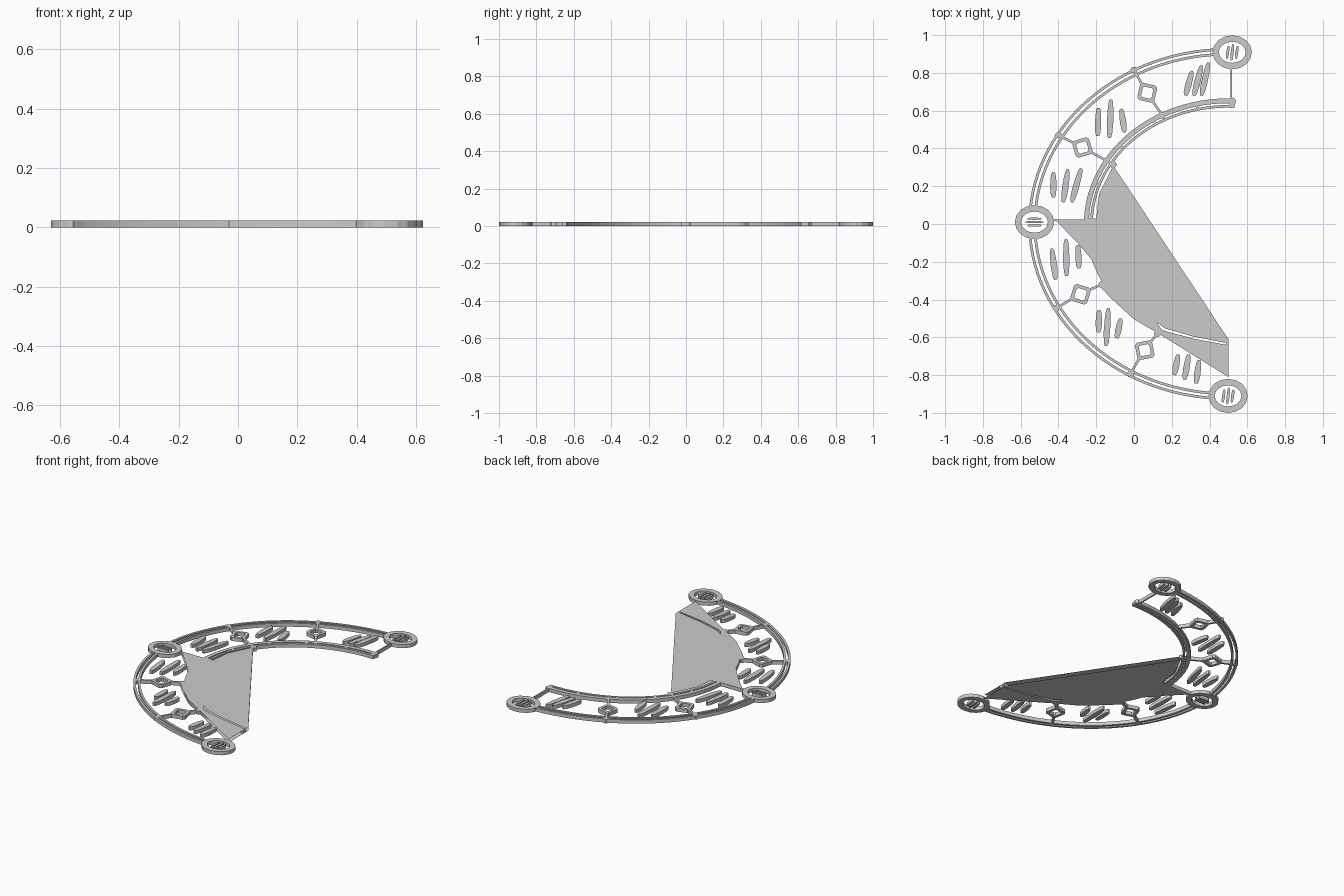
import bpy, bmesh, math

if "Cube" in bpy.data.objects:
    bpy.data.objects.remove(bpy.data.objects["Cube"])

T = 0.023          # plate thickness
CX = 0.5           # centre x of the half ellipses


def plate(name, loops, walls=True):
    """Flat plate from an outline and optional holes."""
    bm = bmesh.new()
    rings = []
    for z, up in ((0, -1), (T, 1)):
        edges, level = [], []
        for loop in loops:
            vs = [bm.verts.new((x, y, z)) for x, y in loop]
            edges += [bm.edges.new((vs[i - 1], vs[i])) for i in range(len(vs))]
            level.append(vs)
        rings.append(level)
        bmesh.ops.triangle_fill(bm, edges=edges, use_beauty=True)
        for f in bm.faces:
            f.normal_update()
            if abs(f.calc_center_median().z - z) < 1e-5 and f.normal.z * up < 0:
                f.normal_flip()
    if walls:
        for a, b in zip(*rings):
            for i in range(len(a)):
                bm.faces.new((a[i - 1], a[i], b[i], b[i - 1]))
        bmesh.ops.recalc_face_normals(bm, faces=bm.faces[:])
    me = bpy.data.meshes.new(name)
    bm.to_mesh(me)
    bm.free()
    ob = bpy.data.objects.new(name, me)
    bpy.context.collection.objects.link(ob)
    return ob


def oval(cx, cy, rx, ry, n=16):
    return [(cx + rx * math.cos(2 * math.pi * i / n),
             cy + ry * math.sin(2 * math.pi * i / n)) for i in range(n)]


def on_ellipse(a, b, deg):
    t = math.radians(deg)
    return (CX + a * math.cos(t), b * math.sin(t))


def arc(a, b, t0, t1, n):
    return [on_ellipse(a, b, t0 + (t1 - t0) * i / n) for i in range(n + 1)]


def arc_bar(name, a, b, w, t0, t1, n=28):
    plate(name, [arc(a, b, t0, t1, n) + arc(a - w, b - w, t0, t1, n)[::-1]])


def bar(name, p, q, w):
    dx, dy = q[0] - p[0], q[1] - p[1]
    l = math.hypot(dx, dy)
    nx, ny = -dy / l * w / 2, dx / l * w / 2
    plate(name, [[(p[0] + nx, p[1] + ny), (q[0] + nx, q[1] + ny),
                  (q[0] - nx, q[1] - ny), (p[0] - nx, p[1] - ny)]])


def stroke(name, p, q, w):
    """Leaf-like slash, tapered towards its ends."""
    dx, dy = q[0] - p[0], q[1] - p[1]
    l = math.hypot(dx, dy)
    nx, ny = -dy / l * w / 2, dx / l * w / 2
    prof = [(0.0, .45), (.12, .8), (.4, 1), (.7, .9), (.92, .7), (1.0, .35)]
    side = [[(p[0] + dx * t + s * nx * k, p[1] + dy * t + s * ny * k)
             for t, k in prof] for s in (1, -1)]
    plate(name, [side[0] + side[1][::-1]])


# Outer double rim, upper and lower quarters
for label, t0, t1 in (("upper", 94.5, 174.8), ("lower", 185, 265.5)):
    arc_bar(label + "_outer_rim", 1.06, .932, .014, t0, t1)
    arc_bar(label + "_outer_inner_rim", 1.032, .906, .014, t0, t1)

# Inner band
arc_bar("upper_inner_band", .765, .665, .026, 88, 178.5)
arc_bar("upper_inner_lip", .732, .63, .014, 88, 178)
arc_bar("lower_inner_band", .755, .66, .022, 182, 270)
for t in (103, 122, 140, 160):
    bar("inner_band_tie", on_ellipse(.75, .65, t), on_ellipse(.72, .618, t), .014)
# slim chord fillets on the inside of the band
for t0, t1 in ((103, 122), (122, 140)):
    plate("inner_band_fillet", [arc(.73, .628, t0, t1, 6)])
plate("band_end", [[(.505, .615), (.53, .615), (.54, .655), (.525, .67), (.505, .66)]])

# Flat web across the lower inside, open along its long edge
plate("web", [[(-.11, .31), (.5, -.61), (.5, -.81), (.13, -.58), (0, -.505),
               (-.13, -.385), (-.185, -.325), (-.165, -.30), (-.215, -.2),
               (-.29, -.11), (-.42, .025), (-.265, .02), (-.25, .03),
               (-.2, .03), (-.185, .16)],
              [(.12, -.52), (.165, -.553), (.31, -.595), (.49, -.63),
               (.49, -.64), (.32, -.608), (.15, -.563)]], walls=False)

# Three medallion rings with strokes inside
for cx, cy, turn in ((.52, .909, False), (.498, -.91, False), (-.527, .01, True)):
    plate("medallion_ring", [oval(cx, cy, .104, .09), oval(cx, cy, .071, .056)])
    for off, h in ((-.024, .034), (0, .043), (.024, .034)):
        if turn:
            o = off * .75
            stroke("medallion_stroke", (cx - h * 1.1, cy + o), (cx + h * 1.1, cy + o), .012)
        else:
            stroke("medallion_stroke", (cx + off - .005, cy - h), (cx + off + .005, cy + h), .016)

# Spokes with hollow diamonds
spokes = (((0, .815), (.15, .575), (.07, .695)),
          ((-.40, .47), (-.11, .315), (-.273, .405)),
          ((-.41, -.445), (-.17, -.32), (-.283, -.372)),
          ((-.02, -.795), (.125, -.58), (.057, -.668)))
for p, q, c in spokes:
    dx, dy = q[0] - p[0], q[1] - p[1]
    l = math.hypot(dx, dy)
    ux, uy = dx / l, dy / l

    def diamond(r):
        prof = [(1, -.15), (1, .15), (.15, 1), (-.15, 1),
                (-1, .15), (-1, -.15), (-.15, -1), (.15, -1)]
        return [(c[0] + r * (a * ux - b * uy), c[1] + r * (a * uy + b * ux)) for a, b in prof]
    plate("diamond", [diamond(.057), diamond(.035)])
    for end, s in ((p, -1), (q, 1)):
        bar("spoke", end, (c[0] + s * .045 * ux, c[1] + s * .045 * uy), .013)
        plate("spoke_node", [oval(end[0], end[1], .02, .018, 6)])
bar("upper_end_spoke", (.515, .64), (.515, .83), .009)
bar("middle_spoke", (-.43, .02), (-.25, .02), .009)

# Slashes in each panel
slashes = (((.272, .68), (.308, .81)), ((.317, .68), (.358, .84)), ((.357, .68), (.395, .855)),
           ((-.192, .465), (-.188, .615)), ((-.13, .455), (-.122, .66)), ((-.05, .485), (-.068, .61)),
           ((-.427, .14), (-.427, .275)), ((-.375, .115), (-.35, .29)), ((-.33, .115), (-.28, .295)),
           ((-.415, -.295), (-.435, -.13)), ((-.357, -.275), (-.36, -.08)), ((-.292, -.235), (-.297, -.11)),
           ((-.188, -.575), (-.185, -.455)), ((-.148, -.645), (-.136, -.445)), ((-.092, -.605), (-.07, -.5)),
           ((.213, -.80), (.235, -.69)), ((.267, -.825), (.29, -.69)), ((.328, -.845), (.345, -.72)))
for p, q in slashes:
    stroke("slash", p, q, .034)
